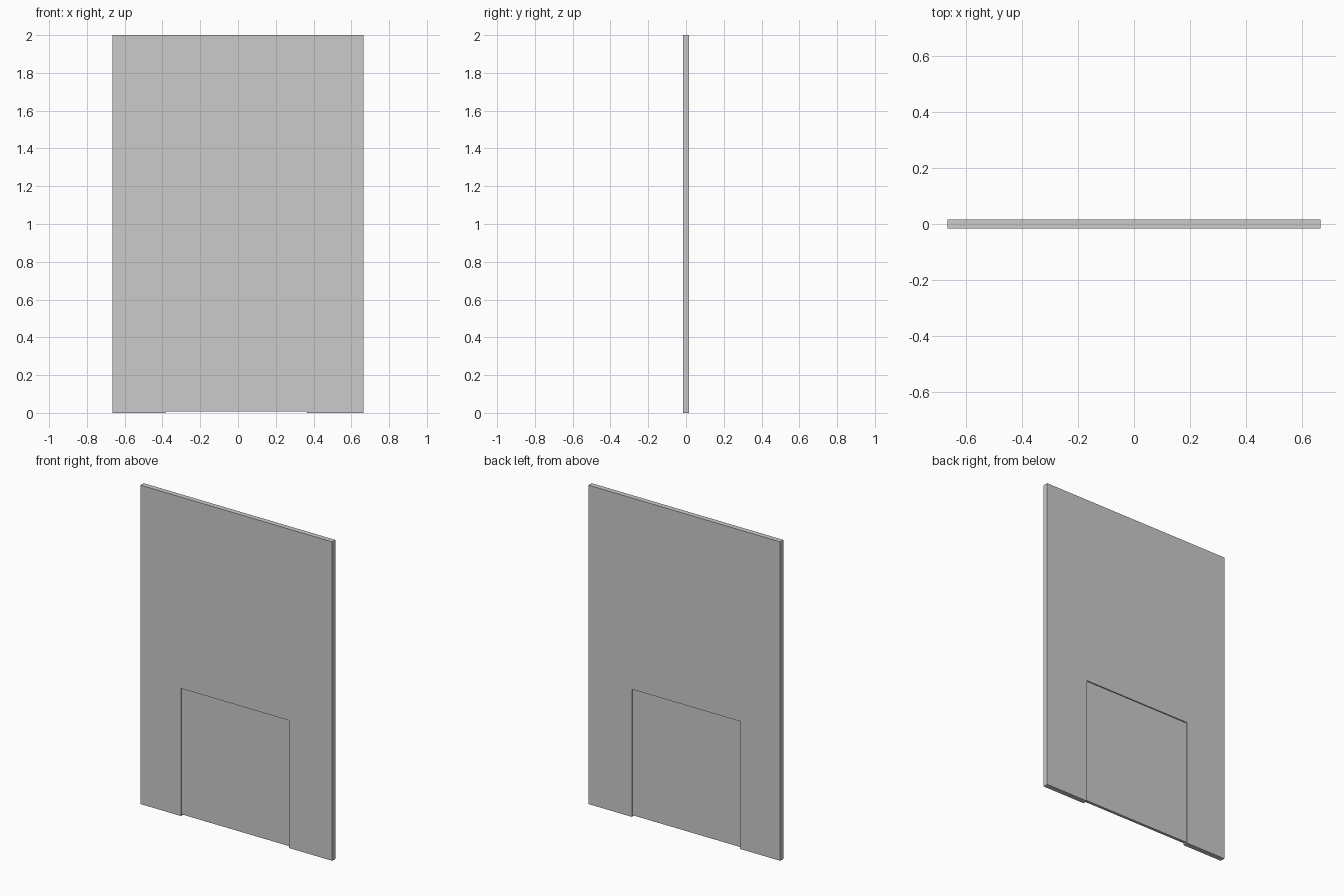
import bpy, bmesh
from mathutils import Vector

if "Cube" in bpy.data.objects:
    bpy.data.objects.remove(bpy.data.objects["Cube"])

HALF_W, HEIGHT, HALF_T = 0.665, 2.0, 0.016
DOOR_L, DOOR_R, DOOR_TOP, DOOR_GAP = -0.385, 0.365, 0.80, 0.008
DOOR_HALF_T = 0.009


def extruded_profile(name, points, half_t):
    """Extrude an XZ outline symmetrically along Y."""
    bm = bmesh.new()
    face = bm.faces.new([bm.verts.new((x, -half_t, z)) for x, z in points])
    out = bmesh.ops.extrude_face_region(bm, geom=[face])
    verts = [g for g in out["geom"] if isinstance(g, bmesh.types.BMVert)]
    bmesh.ops.translate(bm, verts=verts, vec=Vector((0, 2 * half_t, 0)))
    bmesh.ops.recalc_face_normals(bm, faces=bm.faces)
    mesh = bpy.data.meshes.new(name)
    bm.to_mesh(mesh)
    bm.free()
    obj = bpy.data.objects.new(name, mesh)
    bpy.context.collection.objects.link(obj)
    return obj


# Wall panel with an opening at the bottom
extruded_profile("wall_panel", [
    (-HALF_W, 0), (DOOR_L, 0), (DOOR_L, DOOR_TOP), (DOOR_R, DOOR_TOP),
    (DOOR_R, 0), (HALF_W, 0), (HALF_W, HEIGHT), (-HALF_W, HEIGHT)], HALF_T)

# Thinner hatch recessed on both sides, held just above the floor
extruded_profile("hatch_panel", [
    (DOOR_L, DOOR_GAP), (DOOR_R, DOOR_GAP),
    (DOOR_R, DOOR_TOP), (DOOR_L, DOOR_TOP)], DOOR_HALF_T)
